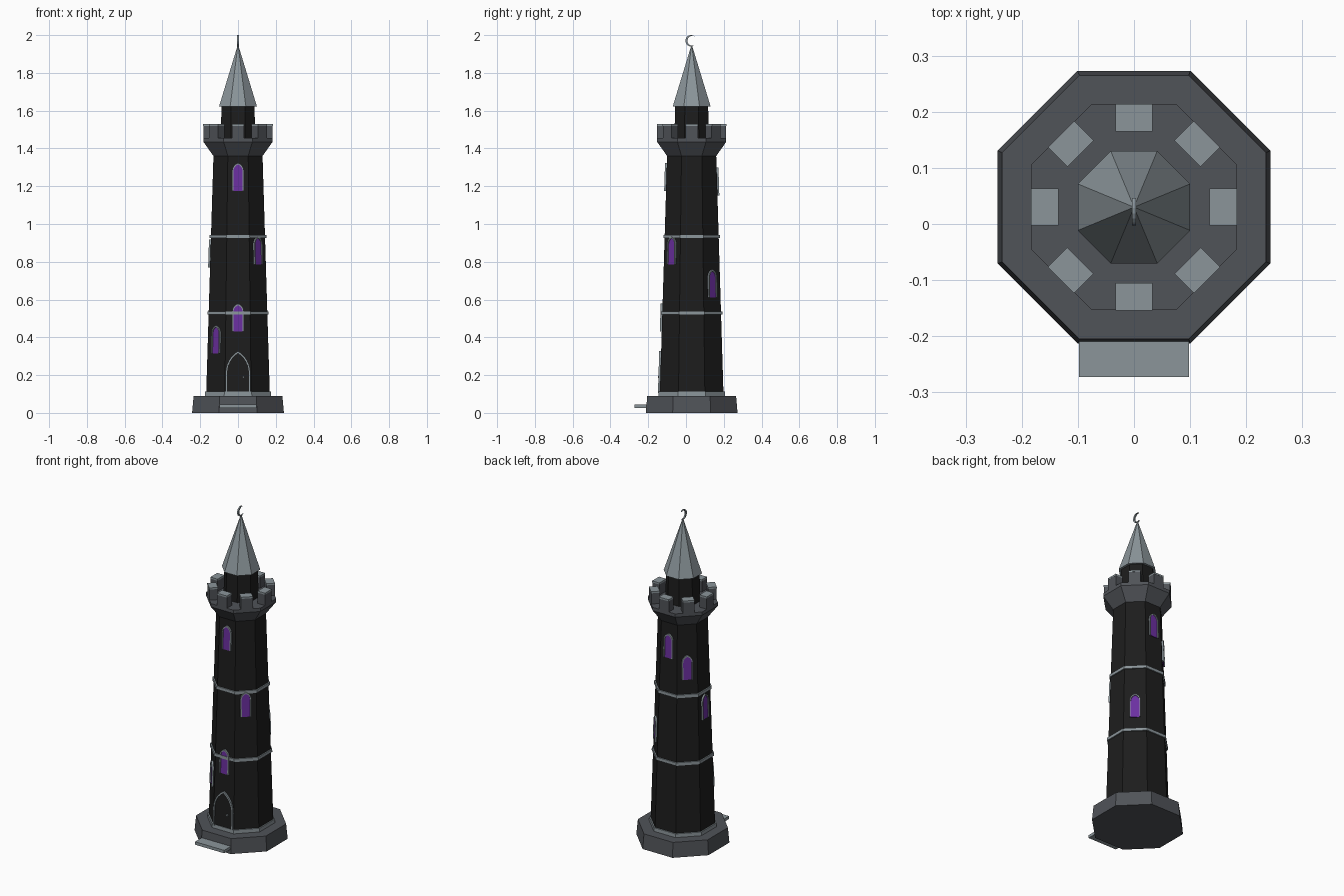
import bpy, bmesh, math
from mathutils import Matrix

if "Cube" in bpy.data.objects:
    bpy.data.objects.remove(bpy.data.objects["Cube"])

CY = 0.03                                  # tower axis sits at y = 0.03
Z0, Z1, A0, A1 = 0.09, 1.36, 0.169, 0.130  # tapered shaft: heights and apothems
SLOPE = math.atan((A0 - A1) / (Z1 - Z0))


def material(name, hexcode):
    def lin(c):
        c /= 255
        return c / 12.92 if c <= 0.04045 else ((c + 0.055) / 1.055) ** 2.4
    m = bpy.data.materials.new(name)
    m.diffuse_color = (lin(hexcode >> 16), lin(hexcode >> 8 & 255), lin(hexcode & 255), 1)
    m.use_nodes = True
    m.node_tree.nodes["Principled BSDF"].inputs["Base Color"].default_value = m.diffuse_color
    return m


BLACK = material("black stone", 0x1D1D1D)
DARK = material("dark grey stone", 0x505358)
LIGHT = material("light grey slate", 0x8B959A)
PURPLE = material("purple glass", 0x6B2FA0)


def finish(name, bm, mat, matrix=None):
    bmesh.ops.recalc_face_normals(bm, faces=bm.faces)
    if matrix:
        bm.transform(matrix)
    me = bpy.data.meshes.new(name)
    bm.to_mesh(me)
    bm.free()
    me.materials.append(mat)
    ob = bpy.data.objects.new(name, me)
    bpy.context.collection.objects.link(ob)
    return ob


def octagon(name, profile, mat):
    """Stack of octagon rings from (apothem, z) pairs, flats facing the axes."""
    bm = bmesh.new()
    rings = []
    for a, z in profile:
        r = a / math.cos(math.pi / 8)
        rings.append([bm.verts.new((r * math.cos(math.pi / 8 + k * math.pi / 4),
                                    CY + r * math.sin(math.pi / 8 + k * math.pi / 4), z))
                      for k in range(8)])
    for lo, hi in zip(rings, rings[1:]):
        for k in range(8):
            bm.faces.new((lo[k], lo[(k + 1) % 8], hi[(k + 1) % 8], hi[k]))
    bm.faces.new(rings[0][::-1])
    bm.faces.new(rings[-1])
    return finish(name, bm, mat)


def prism(name, outline, y0, y1, mat, matrix=None):
    """Extrude an (x, z) outline along y."""
    bm = bmesh.new()
    a = [bm.verts.new((x, y0, z)) for x, z in outline]
    b = [bm.verts.new((x, y1, z)) for x, z in outline]
    bm.faces.new(a)
    bm.faces.new(b[::-1])
    n = len(a)
    for i in range(n):
        bm.faces.new((a[i], a[(i + 1) % n], b[(i + 1) % n], b[i]))
    return finish(name, bm, mat, matrix)


def box(name, x0, x1, y0, y1, z0, z1, mat, matrix=None):
    return prism(name, [(x0, z0), (x1, z0), (x1, z1), (x0, z1)], y0, y1, mat, matrix)


def shaft(z):
    return A0 + (A1 - A0) * (z - Z0) / (Z1 - Z0)


def around(deg):
    return Matrix.Translation((0, CY, 0)) @ Matrix.Rotation(math.radians(deg), 4, 'Z')


def on_wall(deg, z):
    """Local frame lying on the sloped wall: x across, z up, -y outward."""
    return around(deg) @ Matrix.Translation((0, -shaft(z), z)) @ Matrix.Rotation(-SLOPE, 4, 'X')


def arch(w, spring, top, steps=6):
    """Pointed arch outline from bottom right, over the apex, to bottom left."""
    rise = top - spring
    r = (w * w + rise * rise) / (2 * w)
    end = math.asin(min(1, rise / r))
    right = [(w, 0)] + [(w - r + r * math.cos(end * i / steps),
                         spring + r * math.sin(end * i / steps)) for i in range(steps)]
    return right + [(0, top)] + [(-x, z) for x, z in reversed(right)]


def opening(name, deg, z, w, spring, top, bar, fill):
    m = on_wall(deg, z)
    outer = arch(w, spring, top)
    inner = arch(w - bar, spring, top - bar * 1.2)
    prism(name + "_panel", inner, 0.004, -0.004, fill, m)
    prism(name + "_frame", outer + inner[::-1], 0.004, -0.010, LIGHT, m)


# Plinth, step and shaft
octagon("plinth", [(0.243, 0), (0.235, 0.09)], DARK)
box("door_step", -0.098, 0.098, -0.273, -0.195, 0.027, 0.045, LIGHT)
octagon("shaft", [(A0, Z0 - 0.01), (A1, Z1)], BLACK)

# Trim bands around the shaft
for name, z, h in (("foot_band", 0.09, 0.022), ("lower_band", 0.52, 0.018), ("upper_band", 0.925, 0.018)):
    octagon(name, [(shaft(z) + 0.007, z), (shaft(z + h) + 0.007, z + h)], LIGHT)

# Flared parapet with merlons on each side
octagon("parapet", [(A1, 1.36), (0.183, 1.435), (0.183, 1.455)], DARK)
for k in range(8):
    box(f"merlon_{k}", -0.033, 0.033, -0.183, -0.135, 1.45, 1.52, DARK, around(45 * k))
    box(f"merlon_cap_{k}", -0.033, 0.033, -0.184, -0.135, 1.52, 1.53, LIGHT, around(45 * k))

# Top turret and spire
octagon("turret", [(0.092, 1.45), (0.087, 1.625)], BLACK)
octagon("spire", [(0.1, 1.623), (0.002, 1.945)], LIGHT)

# Crescent finial, opening towards the back
R, shift, tip = 0.03, 0.007, math.radians(50)
ty, tz = R * math.cos(tip), R * math.sin(tip)
r_in = math.hypot(ty - shift, tz)
a_in = math.atan2(tz, ty - shift)
N = 14
out = [tip + (2 * math.pi - 2 * tip) * i / N for i in range(N + 1)]
inn = [a_in + (2 * math.pi - 2 * a_in) * i / N for i in range(1, N)]
moon = [(R * math.cos(t), R * math.sin(t)) for t in out]
moon += [(shift + r_in * math.cos(t), r_in * math.sin(t)) for t in reversed(inn)]
prism("crescent", moon, -0.004, 0.004, LIGHT,
      Matrix.Translation((0, 0.027, 1.97)) @ Matrix.Rotation(math.pi / 2, 4, 'Z'))

# Windows: (direction in degrees from the front, sill height)
for i, (deg, z) in enumerate([(0, 1.175), (0, 0.43), (-45, 0.315), (45, 0.785),
                              (135, 0.61), (180, 1.15), (225, 1.03), (270, 0.77)]):
    opening(f"window_{i}", deg, z, 0.031, 0.105, 0.148, 0.007, PURPLE)

# Door and knob
opening("door", 0, 0.105, 0.066, 0.105, 0.222, 0.008, BLACK)
box("door_knob", 0.023, 0.033, -0.012, 0, 0.08, 0.09, LIGHT, on_wall(0, 0.105))
